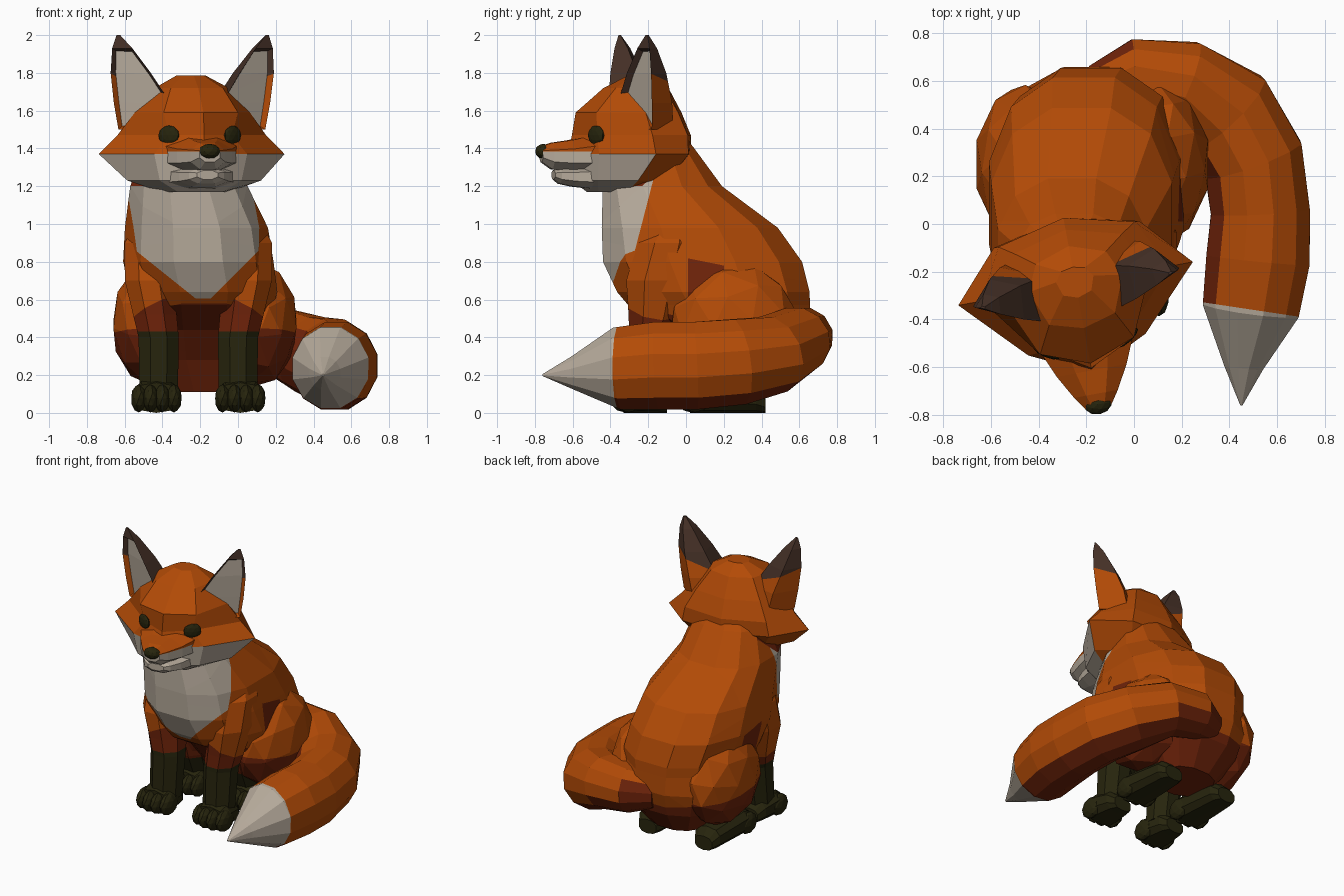
import bpy, bmesh, math
from mathutils import Vector, Matrix

if "Cube" in bpy.data.objects:
    bpy.data.objects.remove(bpy.data.objects["Cube"])

X, Y, Z = Vector((1, 0, 0)), Vector((0, 1, 0)), Vector((0, 0, 1))


def material(name, *rgb):
    m = bpy.data.materials.new(name)
    m.use_nodes = True
    m.diffuse_color = (*rgb, 1)
    node = next(n for n in m.node_tree.nodes if n.type == 'BSDF_PRINCIPLED')
    node.inputs["Base Color"].default_value = (*rgb, 1)
    node.inputs["Roughness"].default_value = 0.9
    return m


MATS = [material("orange fur", .45, .07, .002),
        material("cream fur", .47, .405, .33),
        material("red brown fur", .16, .017, .003),
        material("black fur", .02, .018, .004),
        material("dark ear fur", .06, .03, .02)]
ORANGE, CREAM, RUST, BLACK, EAR = range(5)


def ring(c, u, v, ru, rv, n=10, power=1):
    """Ellipse of n points around c; a power under 1 makes it boxier."""
    def wave(a):
        return math.copysign(abs(a) ** power, a)
    angles = [2 * math.pi * (i + .5) / n for i in range(n)]
    return [Vector(c) + u * ru * wave(math.cos(a)) + v * rv * wave(math.sin(a)) for a in angles]


def loft(rings):
    """Closed skin through a list of point rings."""
    bm = bmesh.new()
    rows = [[bm.verts.new(p) for p in r] for r in rings]
    n = len(rows[0])
    for a, b in zip(rows, rows[1:]):
        for i in range(n):
            j = (i + 1) % n
            bm.faces.new((a[i], a[j], b[j], b[i]))
    bm.faces.new(rows[0][::-1])
    bm.faces.new(rows[-1])
    bmesh.ops.recalc_face_normals(bm, faces=bm.faces[:])
    bm.normal_update()
    return bm


def ball(c, size, rot=Matrix()):
    bm = bmesh.new()
    bmesh.ops.create_icosphere(bm, subdivisions=2, radius=1,
                               matrix=Matrix.Translation(c) @ rot @ Matrix.Diagonal((*size, 1)))
    return bm


def cut(bm, no, d):
    """Split the faces along the plane no . p = d."""
    bmesh.ops.bisect_plane(bm, geom=bm.verts[:] + bm.edges[:] + bm.faces[:], dist=1e-5,
                           plane_co=no * d / no.length_squared, plane_no=no)


def finish(name, bm, color, planes=(), matrix=Matrix()):
    """Cut along the colour borders, colour the faces, and make the object.
    A colour rule gets the plane tests, face centre and face normal;
    None keeps the colours already set."""
    planes = [(Vector(no), d) for no, d in planes]
    for no, d in planes:
        cut(bm, no, d)
    bm.normal_update()
    for f in bm.faces:
        c = f.calc_center_median()
        if callable(color):
            f.material_index = color([no.dot(c) > d for no, d in planes], c, f.normal)
        elif color is not None:
            f.material_index = color
    bm.transform(matrix)
    mesh = bpy.data.meshes.new(name)
    bm.to_mesh(mesh)
    bm.free()
    for m in MATS:
        mesh.materials.append(m)
    bpy.context.collection.objects.link(bpy.data.objects.new(name, mesh))


# Body: height, middle x, half width, front y, back y
body = [(.11, -.17, .2, .12, .48), (.28, -.17, .33, .03, .62), (.44, -.17, .38, -.1, .67),
        (.57, -.18, .38, -.32, .67), (.64, -.18, .4, -.38, .67), (.8, -.21, .41, -.455, .63),
        (.98, -.22, .39, -.46, .5), (1.2, -.26, .32, -.45, .2), (1.4, -.25, .25, -.36, .05),
        (1.5, -.25, .16, -.3, -.03)]


def body_color(s, c, n):
    right, left, back, throat, low, flank, rear, high = s
    if throat and c.z > 1.2 and c.y < -.1:
        return RUST
    if right and left and not back:
        return CREAM
    if flank and not rear and not high:
        return RUST
    return ORANGE if low else RUST


finish("body", loft([ring((x, (f + b) / 2, z), X, Y, w, (b - f) / 2, 12, .85) for z, x, w, f, b in body]),
       body_color, [((.8, 0, 1), .426), ((-1, 0, 1), .75), ((0, 1, -.26), -.494), ((0, -.9, 1), 1.41),
                    ((0, .25, 1), .5), (Y, .01), (Y, .2), ((0, .2, 1), .82)])

# Legs on both sides
for side, label in ((-1, "right"), (1, "left")):
    x = -.21 + side * .21
    leg = [(1.02, .04, -.06, .08, .1), (.9, .06, -.1, .13, .17), (.7, .05, -.15, .14, .18),
           (.52, .02, -.17, .125, .145), (.4, 0, -.19, .115, .12), (.1, 0, -.22, .11, .1)]
    finish(label + "_front_leg",
           loft([ring((x + side * o, y, z), X, Y, w, d, 8) for z, o, y, w, d in leg]),
           lambda s, c, n: ORANGE if s[0] else RUST if s[1] else BLACK,
           [((side * .5, .2, 1), .53 + side * .5 * x), (Z, .43)])

    hx = -.175 + side * .28
    finish(label + "_thigh", ball((hx, .25, .47), (.215, .34, .33), Matrix.Rotation(.2, 4, 'X')),
           lambda s, c, n: ORANGE if s[0] else RUST, [((0, .1, 1), .44)])
    shin = [(.5, .04, .1, .13), (.3, .1, .1, .13), (.06, .2, .08, .12)]
    finish(label + "_hind_shin",
           loft([ring((x, y, z), X, Y, w, d, 8) for z, y, w, d in shin]),
           lambda s, c, n: RUST if s[0] else BLACK, [(Z, .28)])

    # Paws with four toes each
    for kind, back, front in (("front", -.1, -.33), ("hind", .42, .02)):
        px = x + side * .012
        paw = [(back, .07, .05), (back - .05, .1, .075), (front + .06, .125, .09), (front, .115, .08)]
        finish(f"{label}_{kind}_paw",
               loft([ring((px, y, h), X, Z, w, h, 10, .8) for y, w, h in paw]), BLACK)
        for i in range(4):
            off = (i - 1.5) * .062
            finish(f"{label}_{kind}_toe_{i + 1}",
                   ball((px + off, front + abs(off) * .3, .077), (.042, .085, .075)), BLACK)

# Tail: position, half width, half height
tail = [((-.16, .57, .4), .1, .11), ((0, .62, .4), .16, .16), ((.2, .59, .385), .19, .18),
        ((.38, .46, .31), .23, .21), ((.5, .27, .27), .22, .235), ((.53, .05, .25), .215, .24),
        ((.52, -.15, .25), .225, .24), ((.49, -.36, .235), .21, .225),
        ((.46, -.6, .21), .085, .09), ((.45, -.76, .2), .005, .005)]
path = [Vector(t[0]) for t in tail]
rings = []
for i, (p, w, h) in enumerate(tail):
    t = (path[min(i + 1, len(path) - 1)] - path[max(i - 1, 0)]).normalized()
    u = t.cross(Z).normalized()
    rings.append(ring(p, u, u.cross(t), w, h, 12))
under = Vector((-.8, 0, -.6))
finish("tail", loft(rings),
       lambda s, c, n: CREAM if not s[0] else RUST if n.dot(under) > .06 and n.z < .7 else ORANGE,
       [((.15, 1, 0), -.285)])

# Head parts share one slightly turned frame
HEAD = Matrix.Translation((-.245, -.25, 0)) @ Matrix.Rotation(math.radians(10.5), 4, 'Z')

# Skull: height, front y, front side, cheek, back side, back y
skull = [(1.17, -.28, (.12, -.24), (.18, -.1), (.13, .04), .08),
         (1.23, -.36, (.22, -.26), (.36, -.07), (.22, .12), .17),
         (1.37, -.38, (.25, -.26), (.5, 0), (.31, .21), .28),
         (1.47, -.36, (.17, -.255), (.4, 0), (.29, .21), .28),
         (1.59, -.34, (.2, -.265), (.31, -.02), (.23, .17), .23),
         (1.72, -.19, (.14, -.15), (.2, 0), (.15, .11), .16),
         (1.785, -.06, (.06, -.04), (.08, .02), (.05, .06), .07)]
rows = []
for z, front, a, b, c, back in skull:
    half = [a, b, c]
    pts = [(0, front)] + half + [(0, back)] + [(-px, py) for px, py in half[::-1]]
    rows.append([Vector((px, py, z)) for px, py in pts])
finish("head", loft(rows),
       lambda s, c, n: CREAM if c.z < 1.37 and c.y < -.02 else ORANGE, matrix=HEAD)

# Muzzle, jaw and nose
muzzle = [(-.24, 1.37, .22, .11), (-.37, 1.36, .16, .09), (-.47, 1.36, .1, .075), (-.525, 1.37, .06, .045)]
finish("muzzle", loft([ring((0, y, z), X, Z, w, h, 8, .9) for y, z, w, h in muzzle]),
       lambda s, c, n: ORANGE if s[0] else CREAM, [(Z, 1.385)], HEAD)
jaw = [(-.2, 1.25, .22, .075), (-.36, 1.25, .145, .055), (-.43, 1.255, .1, .045), (-.46, 1.26, .06, .025)]
finish("lower_jaw", loft([ring((0, y, z), X, Z, w, h, 8, .9) for y, z, w, h in jaw]), CREAM, matrix=HEAD)
finish("nose", ball((0, -.515, 1.385), (.058, .042, .04)), BLACK, matrix=HEAD)

# Ears and eyes
D_SHAPE = [(1, -.25), (.65, .65), (-.55, .7), (-1, -.25)]
ear = [(1.5, .22, .17, .2), (1.64, .26, .155, .19), (1.8, .325, .11, .14), (1.93, .375, .055, .07),
       (2.0, .40, .01, .01)]
for side, label in ((-1, "right"), (1, "left")):
    turn = Matrix.Rotation(side * math.radians(25), 3, 'Z')
    bm = loft([[Vector((side * o, -.03, z)) + turn @ Vector((side * px * w, py * d, 0))
                for px, py in D_SHAPE] for z, o, w, d in ear])
    # Hollow the flat front of the ear
    tag = bm.faces.layers.int.new("inner")
    facing = turn @ -Y
    inner = [f for f in bm.faces if f.normal.dot(facing) > .8 and f.calc_center_median().z < 1.93]
    for f in inner:
        f[tag] = 1
    rim = bmesh.ops.inset_region(bm, faces=inner, thickness=.02, depth=-.03)["faces"]
    for f in rim:
        f[tag] = 0
    # Dark tip above a sloping border
    slope, border = Vector((side * -.4, 0, 1)), 1.62
    cut(bm, slope, border)
    for f in bm.faces:
        high = slope.dot(f.calc_center_median()) > border
        f.material_index = CREAM if f[tag] else EAR if high else ORANGE
    finish(label + "_ear", bm, None, matrix=HEAD)

    finish(label + "_eye", ball((side * .172, -.262, 1.47), (.06, .02, .052),
                                Matrix.Rotation(side * math.radians(33), 4, 'Z')), BLACK, matrix=HEAD)
